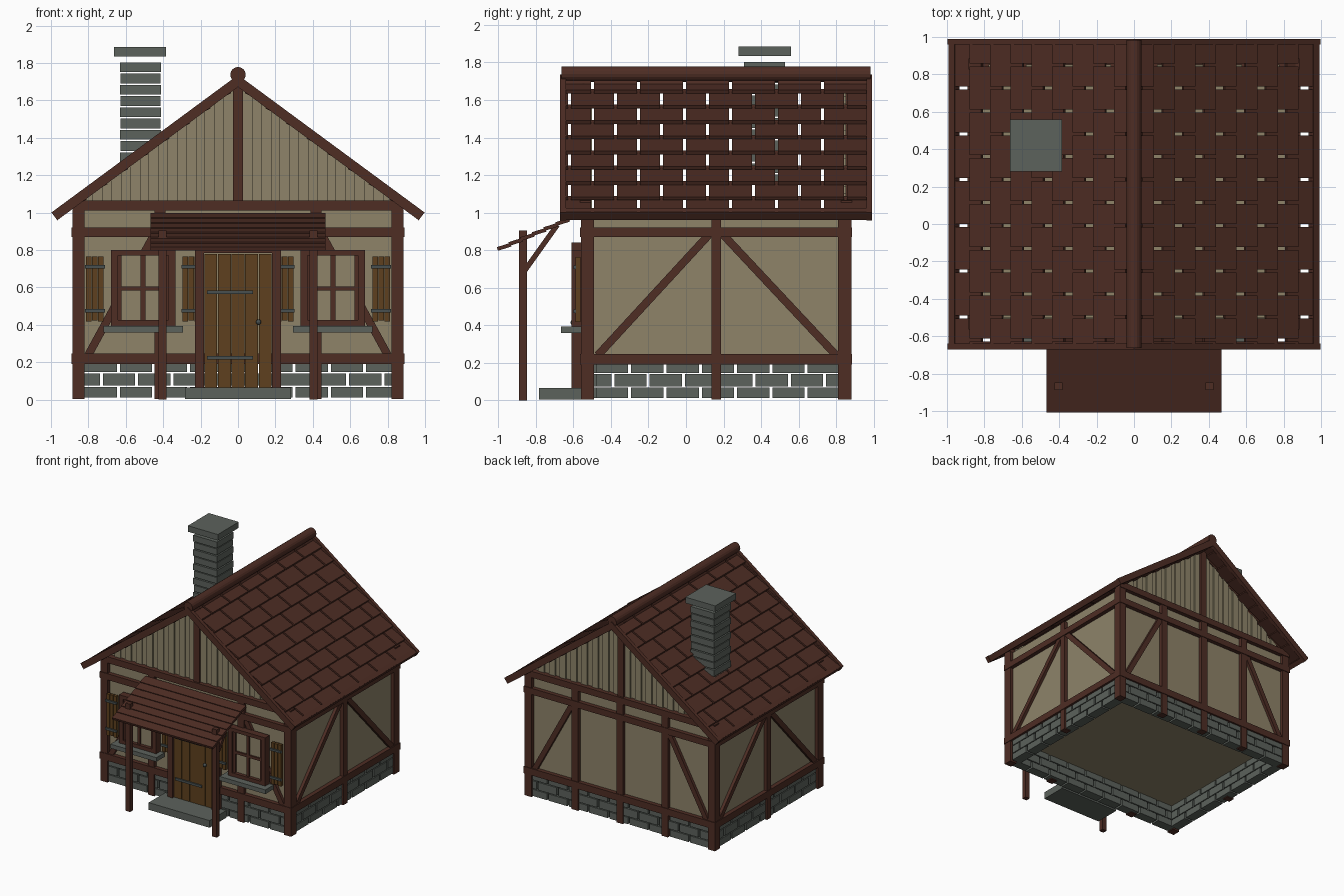
import bpy, bmesh, math
from mathutils import Vector, Matrix

if "Cube" in bpy.data.objects:
    bpy.data.objects.remove(bpy.data.objects["Cube"])


def lin(c):
    return c / 12.92 if c <= 0.04045 else ((c + 0.055) / 1.055) ** 2.4


def material(name, r, g, b):
    m = bpy.data.materials.new(name)
    m.diffuse_color = (lin(r / 255), lin(g / 255), lin(b / 255), 1)
    m.use_nodes = True
    m.node_tree.nodes["Principled BSDF"].inputs["Base Color"].default_value = m.diffuse_color
    return m


TIMBER = material("dark timber", 78, 45, 36)
ROOF = material("roof brown", 77, 44, 35)
PLASTER = material("plaster tan", 142, 131, 105)
BOARD = material("gable board tan", 142, 132, 106)
STONE = material("grey stone", 92, 98, 92)
OAK = material("door oak", 94, 64, 30)
IRON = material("iron", 72, 80, 80)


class Part:
    """Collects boxes and oriented beams into one named object."""

    def __init__(self, name, mat):
        self.name, self.mat, self.bm = name, mat, bmesh.new()

    def box(self, x0, x1, y0, y1, z0, z1):
        m = Matrix.Translation(((x0 + x1) / 2, (y0 + y1) / 2, (z0 + z1) / 2))
        m = m @ Matrix.Diagonal((abs(x1 - x0), abs(y1 - y0), abs(z1 - z0), 1))
        return bmesh.ops.create_cube(self.bm, size=1, matrix=m)["verts"]

    def beam(self, p, q, normal, width, depth):
        p, q, n = Vector(p), Vector(q), Vector(normal).normalized()
        u = (q - p).normalized()
        v = n.cross(u).normalized()
        n = u.cross(v)
        m = Matrix((u * (q - p).length, v * width, n * depth)).transposed().to_4x4()
        bmesh.ops.create_cube(self.bm, size=1, matrix=Matrix.Translation((p + q) / 2) @ m)

    def done(self):
        bmesh.ops.recalc_face_normals(self.bm, faces=self.bm.faces)
        me = bpy.data.meshes.new(self.name)
        self.bm.to_mesh(me)
        self.bm.free()
        me.materials.append(self.mat)
        ob = bpy.data.objects.new(self.name, me)
        bpy.context.collection.objects.link(ob)
        return ob


SIDES = (-1, 1)
SLOPE = 0.737
ANG = math.atan(SLOPE)
CA, SA = math.cos(ANG), math.sin(ANG)
RIDGE = 1.735
FRONT, BACK, HALF = -0.56, 0.88, 0.885   # outer faces of the timber frame

# Plaster body
p = Part("plaster_walls", PLASTER)
p.box(-0.855, 0.855, FRONT + 0.03, BACK - 0.03, 0.2, 1.02)
p.done()

# Stone footing: three staggered courses on each side
p = Part("stone_footing", STONE)


def course(a, b, shift, put):
    e = a - shift
    while e < b - 0.03:
        s, t = max(e, a), min(e + 0.172, b)
        if t - s > 0.03:
            put(s, t)
        e += 0.188


for i, (z0, z1) in enumerate(((0.012, 0.068), (0.075, 0.14), (0.147, 0.198))):
    sh = 0.09 * (i % 2)
    for y0, y1 in ((FRONT + 0.01, FRONT + 0.09), (BACK - 0.09, BACK - 0.01)):
        course(-0.82, 0.82, sh, lambda s, t: p.box(s, t, y0, y1, z0, z1))
    for sx in SIDES:
        course(-0.48, 0.81, sh, lambda s, t: p.box(sx * 0.79, sx * 0.872, s, t, z0, z1))
p.done()

# Timber posts
p = Part("wall_posts", TIMBER)
for sx in SIDES:
    p.box(sx * 0.82, sx * HALF, FRONT, FRONT + 0.07, 0.005, 1.02)
    p.box(sx * 0.82, sx * HALF, BACK - 0.07, BACK, 0.005, 1.02)
    p.box(sx * 0.82, sx * HALF, 0.135, 0.187, 0.005, 1.0)
    p.box(sx * 0.387, sx * 0.447, FRONT, FRONT + 0.06, 0.005, 1.02)
    p.box(sx * 0.387, sx * 0.447, BACK - 0.06, BACK, 0.005, 1.02)
p.box(-0.03, 0.03, BACK - 0.06, BACK, 0.005, 1.02)
p.done()

# Horizontal rails and tie beams
p = Part("wall_rails", TIMBER)
for z0, z1 in ((0.19, 0.247), (0.87, 0.922)):
    p.box(-0.89, 0.89, FRONT - 0.005, FRONT + 0.05, z0, z1)
    p.box(-0.89, 0.89, BACK - 0.05, BACK + 0.005, z0, z1)
    for sx in SIDES:
        p.box(sx * 0.83, sx * 0.89, FRONT, BACK, z0, z1)
for y0, y1 in ((FRONT - 0.005, FRONT + 0.055), (BACK - 0.055, BACK + 0.005)):
    p.box(-0.885, 0.885, y0, y1, 1.012, 1.065)
p.done()

# Diagonal braces
p = Part("wall_braces", TIMBER)
for sx in SIDES:
    for y, n in ((FRONT + 0.025, -1), (BACK - 0.025, 1)):
        p.beam((sx * 0.8, y, 0.24), (sx * 0.45, y, 0.88), (0, n, 0), 0.042, 0.04)
    for ya, yb in ((-0.47, 0.12), (0.80, 0.2)):
        p.beam((sx * 0.86, ya, 0.24), (sx * 0.86, yb, 0.88), (sx, 0, 0), 0.042, 0.04)
p.done()

# Gable boards with tops cut to the roof slope, and king posts
boards, kings = Part("gable_boards", BOARD), Part("king_posts", TIMBER)
for y, d in ((FRONT + 0.04, -1), (BACK - 0.04, 1)):
    for i in range(-16, 17):
        w = 0.028 if i % 2 else 0.022
        out = 0.012 if i % 2 else 0.0
        x = i * 0.05
        for v in boards.box(x - w, x + w, y - d * 0.02, y + d * out, 1.02, 1.1):
            if v.co.z > 1.05:
                v.co.z = max(1.03, 1.675 - SLOPE * abs(v.co.x))
    kings.box(-0.028, 0.028, y - 0.02, y + d * 0.03, 1.06, 1.69)
boards.done()
kings.done()


def on_roof(s, t, y, off):
    """Point t down the slope from the ridge, off along the roof normal."""
    return (s * (CA * t + SA * off), y, RIDGE - SA * t + CA * off)


# Overlapping shingles with staggered open joints
p = Part("roof_shingles", ROOF)
for s in SIDES:
    for row in range(9):
        t = 0.137 * (row + 1)
        joints = [-0.62 + 0.1225 * k for k in range(13) if k % 2 != row % 2]
        edges = [-0.65] + joints + [0.97]
        for a, b in zip(edges, edges[1:]):
            w = b - a - 0.016
            if w > 0.01:
                y = (a + b) / 2
                p.beam(on_roof(s, max(t - 0.19, 0.005), y, -0.046), on_roof(s, t, y, -0.012),
                       (s * SA, 0, CA), w, 0.02)
p.done()

# Barge boards, eave boards
p = Part("barge_and_eave_boards", TIMBER)
for s in SIDES:
    for y in (-0.655, 0.975):
        p.beam(on_roof(s, 0.0, y, -0.025), on_roof(s, 1.238, y, -0.025), (s * SA, 0, CA), 0.03, 0.052)
    p.beam(on_roof(s, 1.215, -0.665, -0.027), on_roof(s, 1.215, 0.985, -0.027), (s * SA, 0, CA), 0.04, 0.048)
p.done()

# Round ridge pole
p = Part("ridge_pole", TIMBER)
bmesh.ops.create_cone(p.bm, cap_ends=True, segments=16, radius1=0.041, radius2=0.041, depth=1.645,
                      matrix=Matrix.Translation((0, 0.16, 1.738)) @ Matrix.Rotation(math.pi / 2, 4, 'X'))
p.done()

# Chimney courses and cap
p = Part("chimney", STONE)
for i in range(11):
    z = 1.803 - 0.06 * i
    e = 0.003 * (i % 2)
    p.box(-0.632 + e, -0.412 - e, 0.308 + e, 0.528 - e, z - 0.052, z)
p.box(-0.662, -0.384, 0.28, 0.558, 1.835, 1.885)
p.done()

# Porch: posts, braces, lapped plank roof
p = Part("porch_frame", TIMBER)
for sx in SIDES:
    p.box(sx * 0.382, sx * 0.424, -0.888, -0.848, 0, 0.905)
    p.beam((sx * 0.403, -0.86, 0.69), (sx * 0.403, -0.685, 0.935), (1, 0, 0), 0.028, 0.028)
p.done()
p = Part("porch_roof", ROOF)
d = Vector((0, -0.92, -0.392))
for i in range(7):
    a = Vector((0, -0.56, 0.988)) + d * 0.0675 * i
    p.beam(a, a + d * 0.078 + Vector((0, 0, 0.008)), (0, -0.392, 0.92), 0.936, 0.02)
p.done()

# Door step
p = Part("door_step", STONE)
p.box(-0.283, 0.283, -0.782, -0.56, 0.005, 0.065)
p.done()

# Door frame, planks, straps and knob
p = Part("door_frame", TIMBER)
for sx in SIDES:
    p.box(sx * 0.182, sx * 0.23, -0.61, -0.55, 0.02, 0.84)
p.box(-0.23, 0.23, -0.61, -0.55, 0.785, 0.84)
p.done()
p = Part("door_planks", OAK)
for i in range(5):
    x = -0.182 + i * 0.0728
    p.box(x + 0.002, x + 0.0708, -0.59, -0.56, 0.065, 0.78)
p.done()
iron = Part("iron_fittings", IRON)
for z in (0.225, 0.575):
    iron.box(-0.166, 0.08, -0.6, -0.585, z - 0.01, z + 0.01)
bmesh.ops.create_uvsphere(iron.bm, u_segments=10, v_segments=6, radius=0.015,
                          matrix=Matrix.Translation((0.11, -0.6, 0.415)))

# Windows with panes, sills, shutters
frame, pane = Part("window_frames", TIMBER), Part("window_panes", PLASTER)
sill, shut = Part("window_sills", STONE), Part("window_shutters", OAK)
for sx in SIDES:
    c = sx * 0.507
    pane.box(c - 0.15, c + 0.15, -0.58, -0.55, 0.41, 0.78)
    for k in SIDES:
        frame.box(c + k * 0.135, c + k * 0.173, -0.61, -0.55, 0.395, 0.8)
        frame.box(c + k * 0.115, c + k * 0.137, -0.595, -0.56, 0.42, 0.77)
        for j in range(3):
            x = c + k * (0.211 + j * 0.032)
            shut.box(x, x + k * 0.03, -0.588, -0.562, 0.417 + 0.006 * (j == 1), 0.765)
        for z in (0.475, 0.71):
            iron.box(c + k * 0.205, c + k * 0.31, -0.6, -0.585, z - 0.009, z + 0.009)
    for z0, z1 in ((0.395, 0.425), (0.77, 0.8)):
        frame.box(c - 0.173, c + 0.173, -0.609, -0.55, z0, z1)
    frame.box(c - 0.013, c + 0.013, -0.595, -0.56, 0.42, 0.78)
    frame.box(c - 0.14, c + 0.14, -0.594, -0.56, 0.583, 0.605)
    sill.box(c - 0.213, c + 0.213, -0.665, -0.555, 0.36, 0.395)
for part in (frame, pane, sill, shut, iron):
    part.done()
